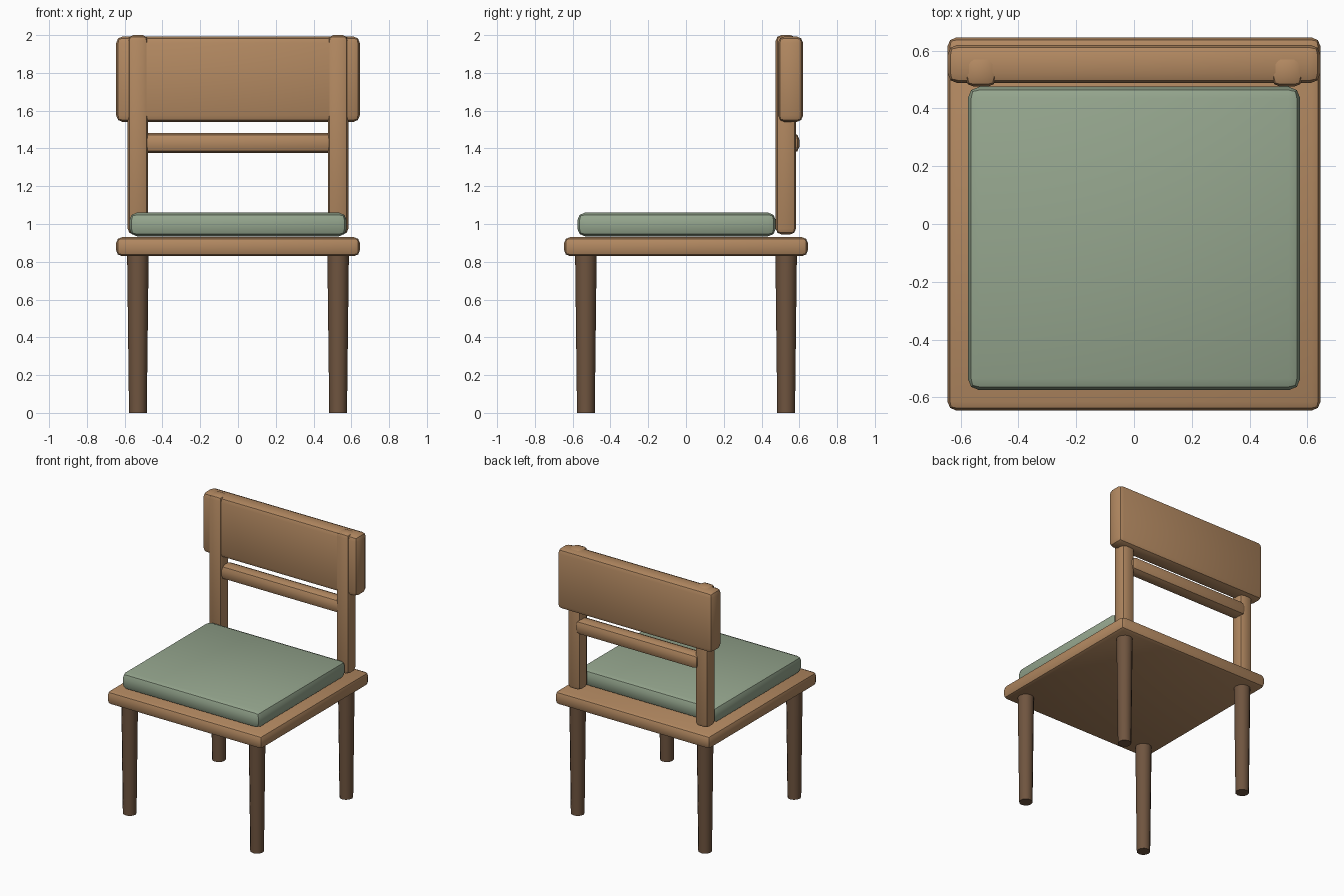
import bpy, math

if "Cube" in bpy.data.objects:
    bpy.data.objects.remove(bpy.data.objects["Cube"])


def material(name, color):
    m = bpy.data.materials.new(name)
    m.diffuse_color = color
    m.use_nodes = True
    m.node_tree.nodes["Principled BSDF"].inputs["Base Color"].default_value = m.diffuse_color
    return m


wood = material("wood", (0.45, 0.25, 0.12, 1))
dark_wood = material("dark_wood", (0.16, 0.09, 0.05, 1))
fabric = material("fabric", (0.30, 0.38, 0.27, 1))


def finish(ob, name, mat):
    ob.name = name
    ob.data.materials.append(mat)
    bpy.ops.object.shade_smooth_by_angle(angle=math.radians(35))
    return ob


def soft_box(name, lo, hi, bevel, mat, segments=2):
    """Bevelled box between two opposite corners."""
    bpy.ops.mesh.primitive_cube_add(size=1, location=[(a + b) / 2 for a, b in zip(lo, hi)])
    ob = bpy.context.object
    ob.scale = [b - a for a, b in zip(lo, hi)]
    bpy.ops.object.transform_apply(location=False, rotation=False, scale=True)
    mod = ob.modifiers.new("bevel", "BEVEL")
    mod.width = bevel
    mod.segments = segments
    mod.limit_method = 'NONE'
    bpy.ops.object.modifier_apply(modifier=mod.name)
    return finish(ob, name, mat)


# Seat board and cushion
soft_box("seat", (-0.645, -0.645, 0.83), (0.645, 0.645, 0.93), 0.03, wood)
soft_box("cushion", (-0.575, -0.575, 0.935), (0.575, 0.475, 1.06), 0.04, fabric)

# Tapered round legs
for x, side in ((-0.53, "left"), (0.53, "right")):
    for y, end in ((-0.53, "front"), (0.53, "back")):
        bpy.ops.mesh.primitive_cone_add(vertices=12, radius1=0.047, radius2=0.057,
                                        depth=0.84, location=(x, y, 0.42))
        finish(bpy.context.object, f"{end}_{side}_leg", dark_wood)

    # Back posts
    soft_box(f"{side}_back_post", (x - 0.054, 0.475, 0.945), (x + 0.054, 0.582, 2.0), 0.03, wood)

# Backrest panel and lower rail
soft_box("backrest", (-0.645, 0.487, 1.54), (0.645, 0.62, 1.993), 0.035, wood)
soft_box("back_rail", (-0.51, 0.49, 1.375), (0.51, 0.6, 1.482), 0.035, wood)
